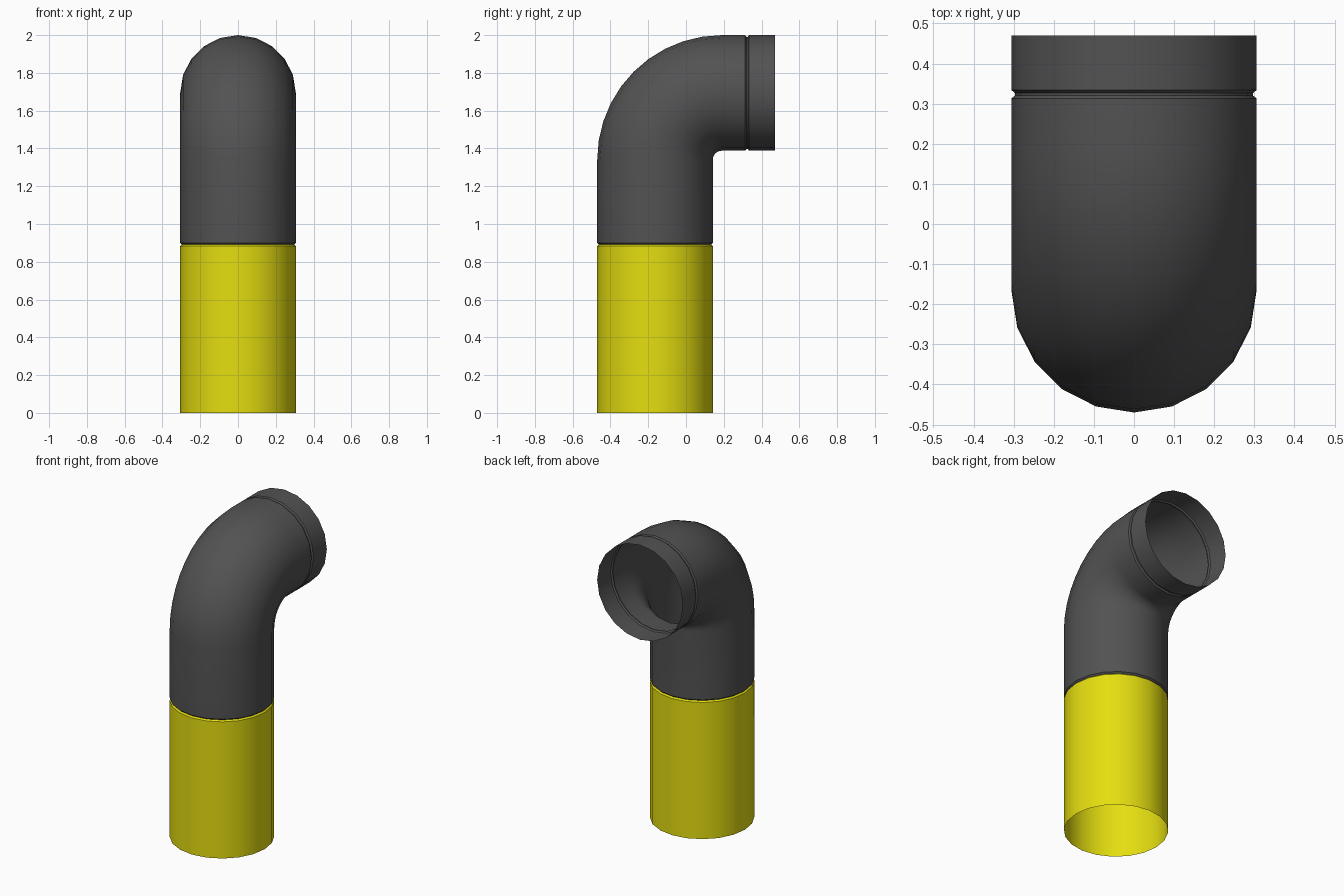
import bpy
import bmesh
import math
from mathutils import Vector

cube = bpy.data.objects.get("Cube")
if cube:
    bpy.data.objects.remove(cube)

SIDES = 20
RADIUS = 0.306
GROOVE = RADIUS - 0.009
AXIS_Y = -0.164          # centre line of the upright pipe
BEND_Y, BEND_Z = 0.19, 1.34
BEND_R = BEND_Y - AXIS_Y
BEND_STEPS = 10


def make_material(name, colour):
    mat = bpy.data.materials.new(name)
    mat.use_nodes = True
    mat.diffuse_color = colour
    bsdf = next(n for n in mat.node_tree.nodes if n.type == 'BSDF_PRINCIPLED')
    bsdf.inputs["Base Color"].default_value = colour
    return mat


def upright(z, radius=RADIUS):
    return AXIS_Y, z, 0.0, radius


def level(y, radius=RADIUS):
    return y, BEND_Z + BEND_R, math.pi / 2, radius


def bend(step):
    a = math.pi / 2 * step / BEND_STEPS
    return BEND_Y - BEND_R * math.cos(a), BEND_Z + BEND_R * math.sin(a), a, RADIUS


def make_tube(name, stations, mat):
    """Open tube through rings given as (y, z, tilt, radius)."""
    bm = bmesh.new()
    rings = []
    for y, z, tilt, radius in stations:
        out = Vector((0, -math.cos(tilt), math.sin(tilt)))
        ring = []
        for i in range(SIDES):
            a = 2 * math.pi * i / SIDES
            offset = out * math.cos(a) + Vector((math.sin(a), 0, 0))
            ring.append(bm.verts.new(Vector((0, y, z)) + offset * radius))
        rings.append(ring)
    for low, high in zip(rings, rings[1:]):
        for i in range(SIDES):
            j = (i + 1) % SIDES
            bm.faces.new((low[i], low[j], high[j], high[i]))
    mesh = bpy.data.meshes.new(name)
    bm.to_mesh(mesh)
    bm.free()
    mesh.materials.append(mat)
    obj = bpy.data.objects.new(name, mesh)
    bpy.context.collection.objects.link(obj)
    bpy.ops.object.select_all(action='DESELECT')
    obj.select_set(True)
    bpy.context.view_layer.objects.active = obj
    bpy.ops.object.shade_smooth_by_angle(angle=math.radians(30))
    return obj


yellow = make_material("yellow_paint", (0.78, 0.73, 0.005, 1))
grey = make_material("dark_grey", (0.085, 0.085, 0.085, 1))

# Lower straight pipe with a chamfered upper rim
make_tube("lower_pipe", [upright(0), upright(0.883), upright(0.891, GROOVE)], yellow)

# Elbow with a chamfered rim at each end
elbow = [upright(0.891, GROOVE), upright(0.9, RADIUS)]
elbow += [bend(s) for s in range(BEND_STEPS + 1)]
elbow += [level(0.313), level(0.320, GROOVE)]
make_tube("elbow", elbow, grey)

# Outlet collar, starting at the floor of the groove
make_tube("outlet_collar",
          [level(0.320, GROOVE), level(0.327, GROOVE), level(0.334), level(0.47)], grey)
